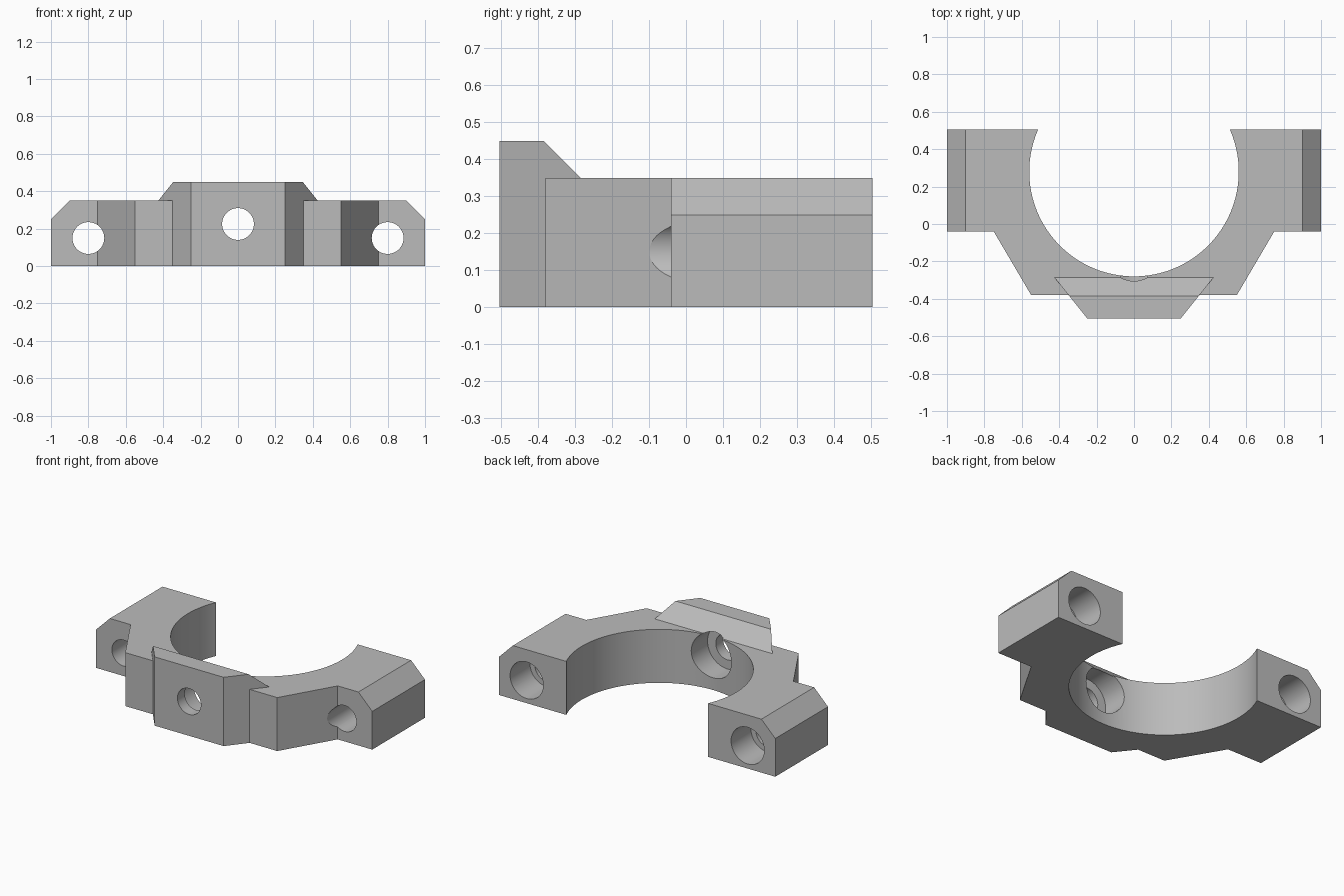
import bpy, bmesh, math
from mathutils import Vector, Matrix

if "Cube" in bpy.data.objects:
    bpy.data.objects.remove(bpy.data.objects["Cube"], do_unlink=True)

grey = bpy.data.materials.new("plain grey")
grey.use_nodes = True
colour = (0.5, 0.5, 0.5, 1)
grey.diffuse_color = colour
grey.node_tree.nodes["Principled BSDF"].inputs["Base Color"].default_value = colour


def add_object(name, bm):
    bmesh.ops.recalc_face_normals(bm, faces=bm.faces)
    mesh = bpy.data.meshes.new(name)
    bm.to_mesh(mesh)
    bm.free()
    mesh.materials.append(grey)
    obj = bpy.data.objects.new(name, mesh)
    bpy.context.collection.objects.link(obj)
    return obj


def block(name, half_plan, height, slopes):
    """Extrude a plan mirrored about x = 0, then slice off sloped corners."""
    plan = half_plan + [(-x, y) for x, y in reversed(half_plan)]
    bm = bmesh.new()
    face = bm.faces.new([bm.verts.new((x, y, 0)) for x, y in plan])
    top = bmesh.ops.extrude_face_region(bm, geom=[face])["geom"]
    bmesh.ops.translate(bm, vec=(0, 0, height),
                        verts=[v for v in top if isinstance(v, bmesh.types.BMVert)])
    for point, normal in slopes:
        geom = bm.verts[:] + bm.edges[:] + bm.faces[:]
        bmesh.ops.bisect_plane(bm, geom=geom, plane_co=point,
                               plane_no=Vector(normal).normalized(), clear_outer=True)
        bmesh.ops.holes_fill(bm, edges=[e for e in bm.edges if e.is_boundary])
    return add_object(name, bm)


def cylinder(name, radius, start, end, sides=48):
    a, b = Vector(start), Vector(end)
    turn = (b - a).to_track_quat('Z', 'Y').to_matrix().to_4x4()
    bm = bmesh.new()
    bmesh.ops.create_cone(bm, cap_ends=True, segments=sides, radius1=radius,
                          radius2=radius, depth=(b - a).length,
                          matrix=Matrix.Translation((a + b) / 2) @ turn)
    return add_object(name, bm)


def combine(target, other, operation):
    mod = target.modifiers.new(operation.lower(), 'BOOLEAN')
    mod.operation = operation
    mod.solver = 'EXACT'
    mod.object = other
    bpy.context.view_layer.objects.active = target
    bpy.ops.object.modifier_apply(modifier=mod.name)
    bpy.data.objects.remove(other, do_unlink=True)


# Main clamp body with chamfered outer shoulders
clamp = block("clamp_bracket",
              [(0.55, -0.38), (0.75, -0.04), (1, -0.04), (1, 0.505)], 0.35,
              [((s * 0.95, 0, 0.3), (s, 0, 1)) for s in (1, -1)])

# Raised front boss with a sloped back
boss = block("front_boss", [(0.25, -0.505), (0.43, -0.28)], 0.45,
             [((0, -0.385, 0.45), (0, 1, 1))])
combine(clamp, boss, 'UNION')

# Stepped bolt holes: side lugs, then the front boss
for x, z, bore, wide, ledge, back in ((-0.8, 0.15, 0.085, 0.12, 0.3, 0.7),
                                      (0.8, 0.15, 0.085, 0.12, 0.3, 0.7),
                                      (0, 0.225, 0.085, 0.145, -0.43, 0)):
    combine(clamp, cylinder("bolt_hole", bore, (x, -0.7, z), (x, back, z)), 'DIFFERENCE')
    combine(clamp, cylinder("counterbore", wide, (x, ledge, z), (x, back, z)), 'DIFFERENCE')

# Large round opening
combine(clamp, cylinder("round_opening", 0.56, (0, 0.28, -0.2), (0, 0.28, 0.7), 128),
        'DIFFERENCE')

# Smooth bores, crisp machined edges
bpy.ops.object.select_all(action='DESELECT')
clamp.select_set(True)
bpy.context.view_layer.objects.active = clamp
bpy.ops.object.shade_smooth_by_angle(angle=math.radians(30))
